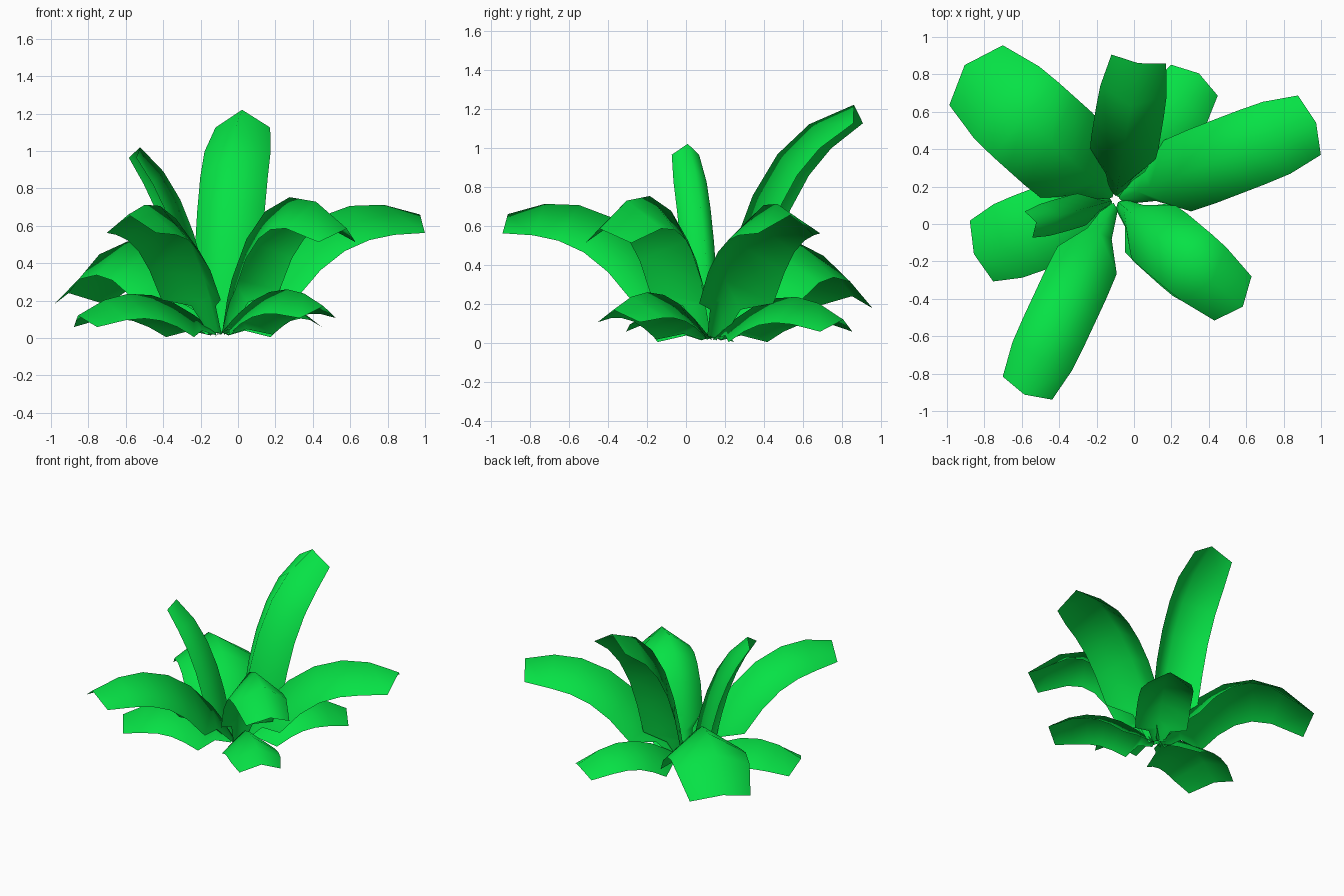
import bpy, math
from mathutils import Vector

old = bpy.data.objects.get("Cube")
if old:
    bpy.data.objects.remove(old, do_unlink=True)

green = bpy.data.materials.new("leaf green")
green.use_nodes = True
colour = (0.002, 0.76, 0.06, 1)
green.diffuse_color = colour
green.node_tree.nodes["Principled BSDF"].inputs["Base Color"].default_value = colour

ROOT = Vector((-0.1, 0.13, 0))
# rows along the blade: position, share of the width, share of the fold depth
ROWS = ((0, 0.2, 0.15), (0.11, 0.4, 0.45), (0.18, 0.97, 1.02), (0.34, 1, 1.02),
        (0.5, 1, 1), (0.67, 1, 0.95), (0.83, 0.98, 0.83), (1, 0.81, 0.54))


def bezier(a, b, c, d, t):
    """Point and tangent of a cubic curve."""
    s = 1 - t
    point = a * s**3 + b * 3 * s * s * t + c * 3 * s * t * t + d * t**3
    tangent = (b - a) * s * s + (c - b) * 2 * s * t + (d - c) * t * t
    return point, tangent.normalized()


def leaf(name, angle, half, depth, *profile):
    """Three-column blade, folded down along a rib that follows the profile."""
    a = math.radians(angle)
    out, up = Vector((math.cos(a), math.sin(a), 0)), Vector((0, 0, 1))
    side = up.cross(out)
    controls = [ROOT + out * r + up * z for r, z in ((0.02, 0.03),) + profile]
    verts, faces = [], []
    for t, width, fold in ROWS:
        point, tangent = bezier(*controls, t)
        edge = point - tangent.cross(side) * depth * fold
        reach = side * half * width
        for v in (edge + reach, point, edge - reach):
            v.z = max(v.z, 0.005)
            verts.append(v)
    for i in range(len(ROWS) - 1):
        for j in range(2):
            k = 3 * i + j
            faces.append((k, k + 3, k + 4, k + 1))
    mesh = bpy.data.meshes.new(name)
    mesh.from_pydata(verts, [], faces)
    mesh.materials.append(green)
    mesh.shade_smooth()
    obj = bpy.data.objects.new(name, mesh)
    bpy.context.collection.objects.link(obj)


# upright leaves
leaf("tall_back_leaf", 80.5, 0.183, 0.18, (0.1, 0.5), (0.22, 1.1), (0.74, 1.22))
leaf("tall_side_leaf", 196, 0.09, 0.13, (0.08, 0.35), (0.15, 0.8), (0.44, 1.02))

# long arching leaves
LONG = ((0.33, 0.65), (0.74, 0.82), (1.15, 0.66))
leaf("arching_left_leaf", 21, 0.21, 0.195, *LONG)
leaf("arching_front_leaf", 245, 0.18, 0.195, *LONG)
leaf("arching_front_left_leaf", -40, 0.19, 0.185, (0.1, 0.6), (0.45, 1.0), (0.89, 0.585))
leaf("broad_back_right_leaf", 138.2, 0.265, 0.19, (0.2, 0.4), (0.65, 0.8), (1.08, 0.24))

# low leaves near the ground
LOW = ((0.25, 0.22), (0.5, 0.34), (0.81, 0.12))
leaf("low_right_leaf", 201, 0.215, 0.14, *LOW)
leaf("low_back_leaf", 56.5, 0.185, 0.14, *LOW)
leaf("low_front_leaf", -42, 0.18, 0.14, (0.24, 0.24), (0.47, 0.35), (0.75, 0.17))
